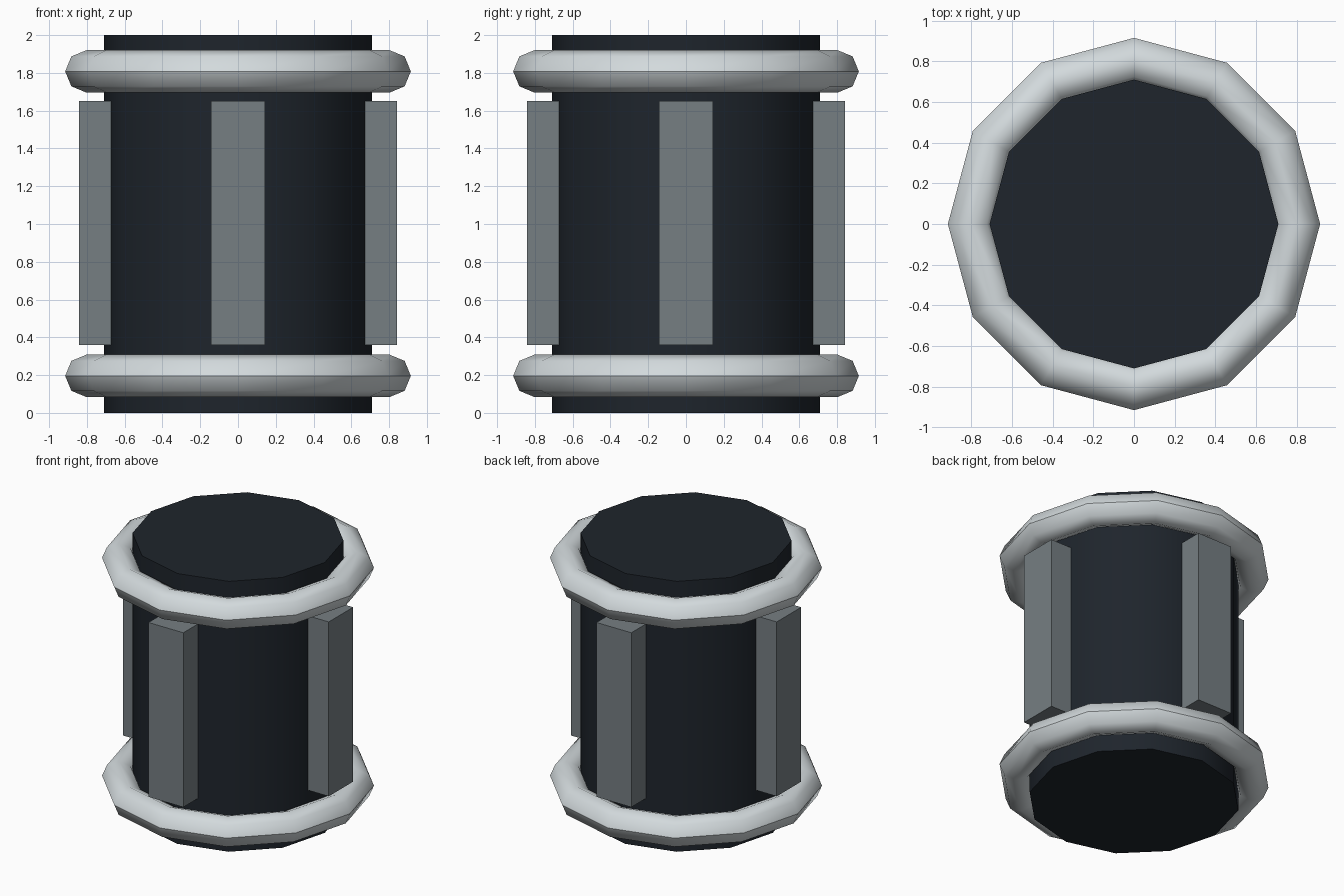
import bpy
from math import pi, cos, sin, radians

if "Cube" in bpy.data.objects:
    bpy.data.objects.remove(bpy.data.objects["Cube"])


def paint(obj, name, color):
    mat = bpy.data.materials.get(name) or bpy.data.materials.new(name)
    mat.diffuse_color = (*color, 1)
    mat.use_nodes = True
    mat.node_tree.nodes["Principled BSDF"].inputs["Base Color"].default_value = mat.diffuse_color
    obj.data.materials.append(mat)


# Drum body: twelve sides, smooth wall, sharp rims
bpy.ops.mesh.primitive_cylinder_add(vertices=12, radius=0.71, depth=2, location=(0, 0, 1))
body = bpy.context.object
body.name = "body"
bpy.ops.object.shade_smooth_by_angle(angle=radians(40))
paint(body, "dark_shell", (0.013, 0.018, 0.025))

# Upper and lower bands, creased along the outer equator
MAJOR, MINOR = 0.803, 0.112
for name, z in (("lower_ring", 0.196), ("upper_ring", 1.808)):
    bpy.ops.mesh.primitive_torus_add(major_segments=12, minor_segments=8,
                                     major_radius=MAJOR, minor_radius=MINOR,
                                     location=(0, 0, z))
    ring = bpy.context.object
    ring.name = name
    bpy.ops.object.shade_smooth()
    verts = ring.data.vertices
    for edge in ring.data.edges:
        if all(verts[i].co.xy.length > MAJOR + 0.95 * MINOR for i in edge.vertices):
            edge.use_edge_sharp = True
    paint(ring, "light_metal", (0.65, 0.70, 0.72))

# Four vertical ribs, part sunk into the body
for i, side in enumerate(("right", "back", "left", "front")):
    a = i * pi / 2
    bpy.ops.mesh.primitive_cube_add(size=1, location=(0.70 * cos(a), 0.70 * sin(a), 1.005),
                                    rotation=(0, 0, a))
    rib = bpy.context.object
    rib.name = side + "_rib"
    rib.scale = (0.285, 0.285, 1.29)
    paint(rib, "grey_metal", (0.18, 0.21, 0.225))
